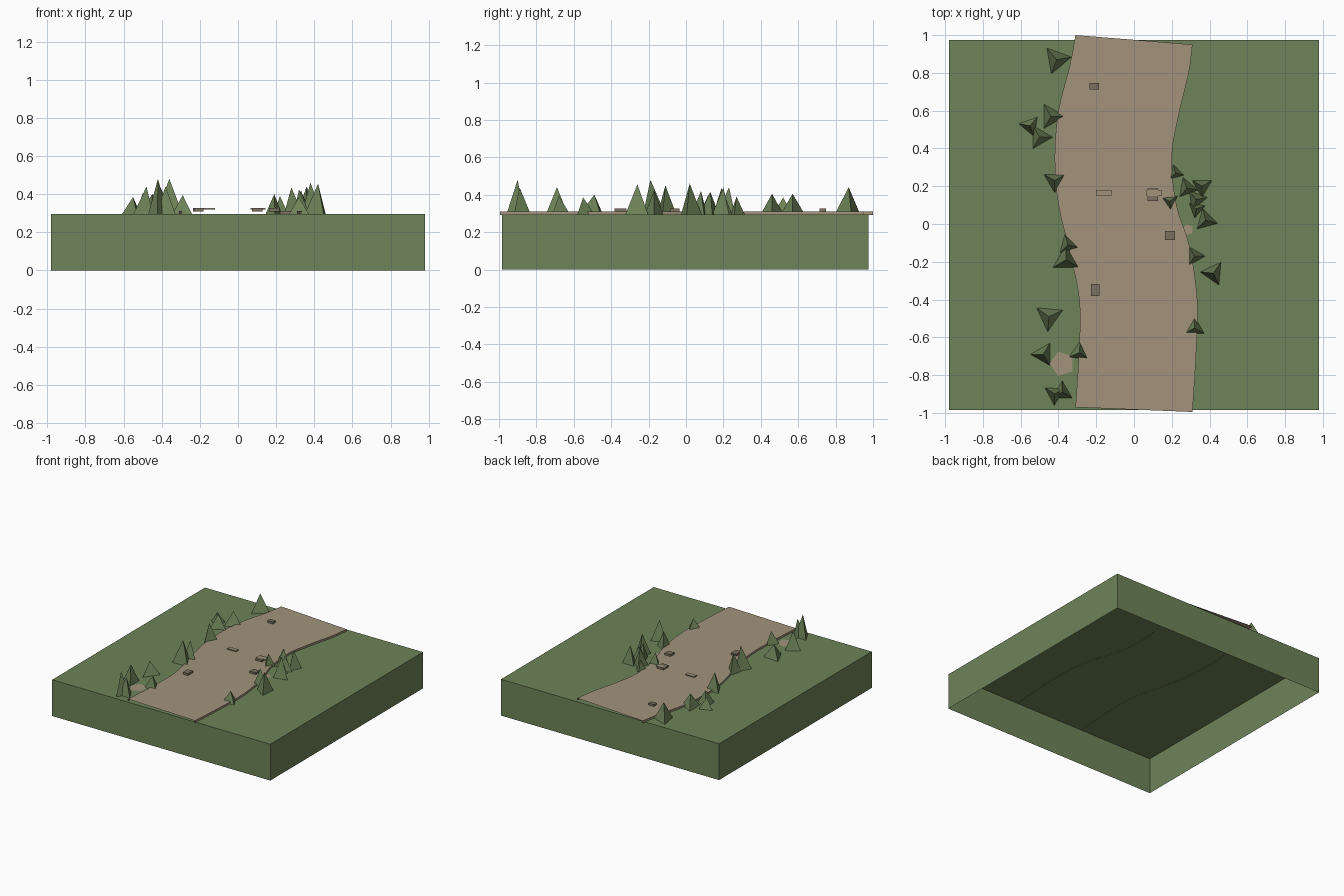
import bpy
import bmesh
from math import radians
from mathutils import Matrix, Vector

cube = bpy.data.objects.get("Cube")
if cube:
    bpy.data.objects.remove(cube, do_unlink=True)

GROUND, TRACK = 0.295, 0.311


def make_material(name, colour):
    mat = bpy.data.materials.new(name)
    mat.use_nodes = True
    mat.diffuse_color = (*colour, 1)
    mat.node_tree.nodes["Principled BSDF"].inputs["Base Color"].default_value = (*colour, 1)
    return mat


grass = make_material("grass green", (0.155, 0.23, 0.098))
earth = make_material("path tan", (0.36, 0.295, 0.2))
stone = make_material("stone brown", (0.2, 0.16, 0.115))


def finish(name, bm, mat):
    mesh = bpy.data.meshes.new(name)
    bm.to_mesh(mesh)
    bm.free()
    mesh.materials.append(mat)
    obj = bpy.data.objects.new(name, mesh)
    bpy.context.collection.objects.link(obj)
    return obj


def box(name, mat, centre, size, open_bottom=False):
    bm = bmesh.new()
    bmesh.ops.create_cube(bm, size=1, matrix=Matrix.Translation(centre) @ Matrix.Diagonal((*size, 1)))
    if open_bottom:
        bm.normal_update()
        low = [f for f in bm.faces if f.normal.z < -0.5]
        bmesh.ops.delete(bm, geom=low, context='FACES_ONLY')
    return finish(name, bm, mat)


def cone(name, mat, sides, x, y, z, radius, angle, height):
    bm = bmesh.new()
    place = Matrix.Translation((x, y, z + height / 2)) @ Matrix.Rotation(radians(angle), 4, 'Z')
    bmesh.ops.create_cone(bm, cap_ends=True, segments=sides, radius1=radius,
                          radius2=0, depth=height, matrix=place)
    return finish(name, bm, mat)


# Hollow block of ground, open underneath
box("ground_block", grass, (0, -0.005, GROUND / 2), (1.96, 1.96, GROUND), open_bottom=True)


# Winding path: a top strip with side walls and open ends
def smooth_edge(points, steps=4):
    pts = [Vector(p) for p in points]
    pts = [2 * pts[0] - pts[1]] + pts + [2 * pts[-1] - pts[-2]]
    out = []
    for a, b, c, d in zip(pts, pts[1:], pts[2:], pts[3:]):
        for i in range(steps):
            t = i / steps
            out.append(b + (c - a) * t / 2 + (a - 2.5 * b + 2 * c - d / 2) * t * t
                       + (1.5 * (b - c) + (d - a) / 2) * t ** 3)
    return out + [pts[-2]]


left = smooth_edge([(-.31, 1), (-.34, .84), (-.4, .6), (-.42, .35), (-.4, .1),
                    (-.34, -.15), (-.29, -.4), (-.29, -.65), (-.31, -.97)])
right = smooth_edge([(.31, .95), (.29, .8), (.235, .57), (.2, .35), (.225, .1),
                     (.295, -.12), (.335, -.4), (.33, -.67), (.31, -.995)])
bm = bmesh.new()
rows = []
for l, r in zip(left, right):
    rows.append([bm.verts.new((p.x, p.y, z)) for p, z in
                 ((l, GROUND - 0.003), (l, TRACK), (r, TRACK), (r, GROUND - 0.003))])
for a, b in zip(rows, rows[1:]):
    for i in range(3):
        bm.faces.new((a[i], b[i], b[i + 1], a[i + 1]))
finish("path", bm, earth)

# Bare patches of earth beside the path
for i, (x, y, radius) in enumerate([(-.38, -.74, .068), (.285, -.03, .03)]):
    bm = bmesh.new()
    bmesh.ops.create_circle(bm, cap_ends=True, segments=5, radius=radius,
                            matrix=Matrix.Translation((x, y, GROUND + 0.003)))
    bmesh.ops.rotate(bm, verts=bm.verts, cent=(x, y, 0), matrix=Matrix.Rotation(radians(18), 3, 'Z'))
    finish(f"earth_patch_{i + 1}", bm, earth)

# Small stones and light slabs lying on the path
for i, (x, y, w, d) in enumerate([(-.21, .73, .05, .035), (.1, .155, .055, .065),
                                  (.19, -.06, .053, .048), (-.205, -.35, .047, .063)]):
    box(f"stone_{i + 1}", stone, (x, y, TRACK + 0.007), (w, d, 0.018))
for i, x in enumerate((-.16, .105)):
    box(f"slab_{i + 1}", earth, (x, .163, TRACK + 0.012), (.08, .032, 0.008))

# Three-sided trees: x, y, radius and height in hundredths, turn in degrees
trees = [
    (-41, 87, 8, -80, 14.5), (-44, 57, 7.5, -90, 11), (-55, 52, 6, -40, 9),
    (-50, 46, 7, -90, 11), (-42, 23, 6.5, 180, 14.5), (-35, -11, 6, 15, 15.5),
    (-36, -19, 8, 0, 18.5), (-45, -49, 8, 175, 10.5), (-48, -69, 6.8, -30, 14.5),
    (-29, -68, 6, -5, 10), (-42, -90, 6, 178, 18.5), (-38, -89, 6, 0, 14.5),
    (22, 27, 4.5, 15, 9.5), (19, 12, 5, 65, 10.5), (28, 19, 6, 20, 14),
    (36, 20, 6, 180, 14.5), (33, 13, 6, 40, 12), (33, 8, 5, -70, 12.5),
    (38, 2, 6.5, 15, 16.5), (32, -17, 5.7, -90, 13), (42, -26, 7, 85, 16),
    (32, -55, 6, 0, 9),
]
for i, (x, y, radius, turn, height) in enumerate(trees):
    cone(f"tree_{i + 1}", grass, 3, x / 100, y / 100, GROUND, radius / 100, turn, height / 100)
